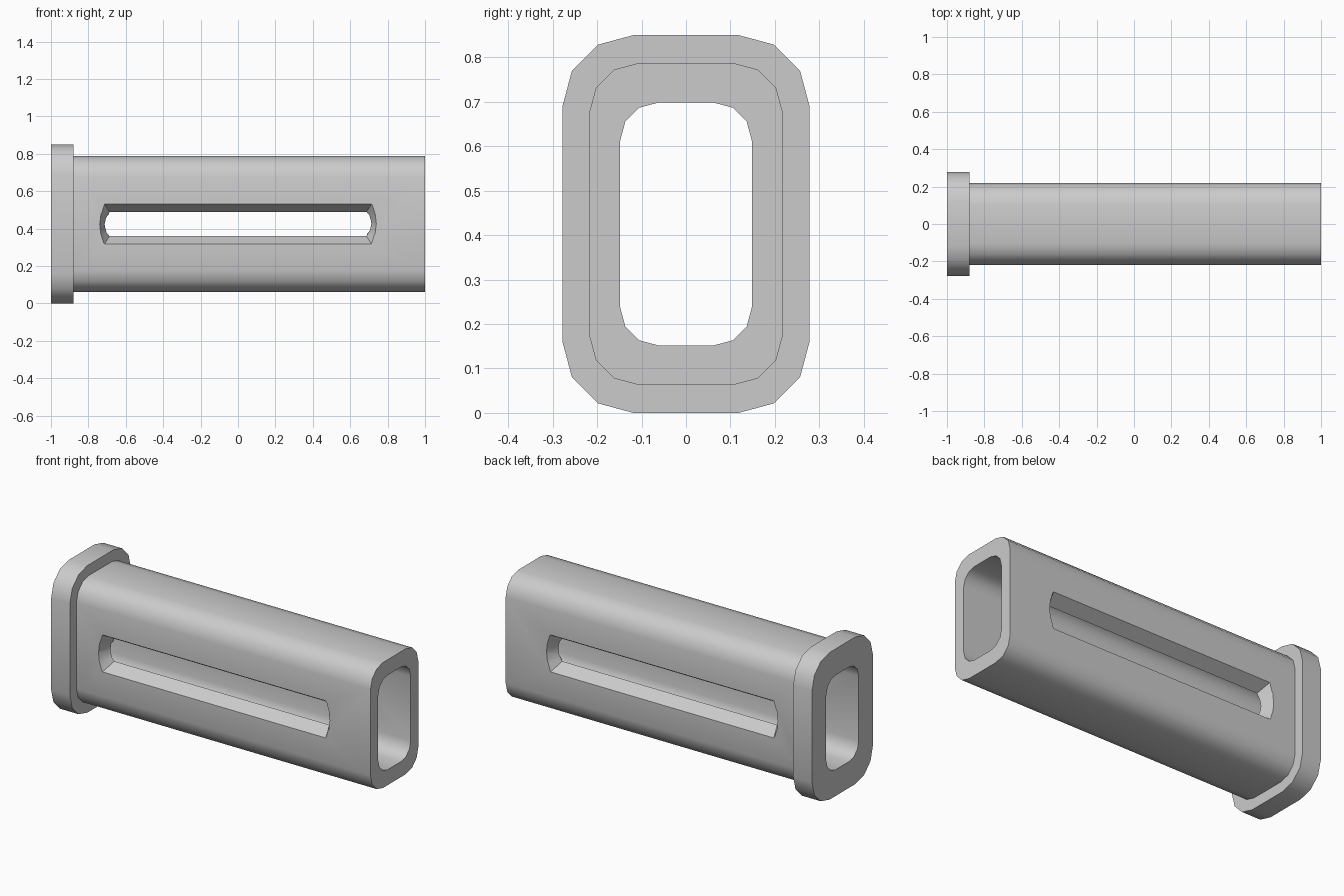
import bpy, bmesh, math

cube = bpy.data.objects.get("Cube")
if cube:
    bpy.data.objects.remove(cube, do_unlink=True)

MID_Z = 0.425

metal = bpy.data.materials.new("plain_grey")
grey = (0.6, 0.6, 0.6, 1)
metal.use_nodes = True
metal.diffuse_color = grey
metal.node_tree.nodes["Principled BSDF"].inputs["Base Color"].default_value = grey


def rounded_rect(half_y, half_z, radius, steps=3):
    """Rounded rectangle outline in the YZ plane."""
    points = []
    for quadrant, (sy, sz) in enumerate(((1, 1), (-1, 1), (-1, -1), (1, -1))):
        for i in range(steps + 1):
            a = math.pi / 2 * (quadrant + i / steps)
            points.append((sy * (half_y - radius) + radius * math.cos(a),
                           MID_Z + sz * (half_z - radius) + radius * math.sin(a)))
    return points


def loft(name, rings, closed):
    """Skin a row of matching rings; join the last to the first or cap both."""
    bm = bmesh.new()
    loops = [[bm.verts.new(p) for p in ring] for ring in rings]
    pairs = list(zip(loops, loops[1:]))
    if closed:
        pairs.append((loops[-1], loops[0]))
    else:
        bm.faces.new(loops[0])
        bm.faces.new(loops[-1])
    for a, b in pairs:
        for i in range(len(a)):
            j = (i + 1) % len(a)
            bm.faces.new((a[i], a[j], b[j], b[i]))
    bmesh.ops.recalc_face_normals(bm, faces=bm.faces)
    mesh = bpy.data.meshes.new(name)
    bm.to_mesh(mesh)
    bm.free()
    mesh.materials.append(metal)
    obj = bpy.data.objects.new(name, mesh)
    bpy.context.collection.objects.link(obj)
    return obj


# Hollow sleeve with an end flange, lofted around its wall as one closed skin
flange = rounded_rect(0.278, 0.425, 0.16)
tube = rounded_rect(0.218, 0.3625, 0.113)
bore = rounded_rect(0.148, 0.273, 0.085)
sections = [(-1, flange), (-0.88, flange), (-0.88, tube),
            (1, tube), (1, bore), (-1, bore)]
sleeve = loft("flanged_sleeve",
              [[(x, y, z) for y, z in outline] for x, outline in sections], True)


# Slot outline at depth y: straight long edges, bowed ends, narrowing inwards
def slot_ring(y, side, steps=4):
    depth = y - 0.148
    half_z = 0.065 + 0.6 * depth
    corner_x = 0.687 + 0.38 * depth
    ring = []
    for end in (1, -1):
        for i in range(steps + 1):
            t = -1 + 2 * i / steps
            ring.append((end * (corner_x + 0.026 * (1 - t * t)), side * y,
                         MID_Z + end * t * half_z))
    return ring


# Cut the tapered slot through both side walls
bpy.context.view_layer.objects.active = sleeve
for side in (-1, 1):
    cutter = loft("slot_cutter", [slot_ring(0.12, side), slot_ring(0.25, side)], False)
    cutter.hide_render = True
    cut = sleeve.modifiers.new("slot", 'BOOLEAN')
    cut.operation = 'DIFFERENCE'
    cut.solver = 'EXACT'
    cut.object = cutter
    bpy.ops.object.modifier_apply(modifier=cut.name)
    bpy.data.objects.remove(cutter, do_unlink=True)

# Smooth the rounded corners, keep the rims crisp
bpy.ops.object.select_all(action='DESELECT')
sleeve.select_set(True)
bpy.ops.object.shade_smooth_by_angle(angle=math.radians(40))
